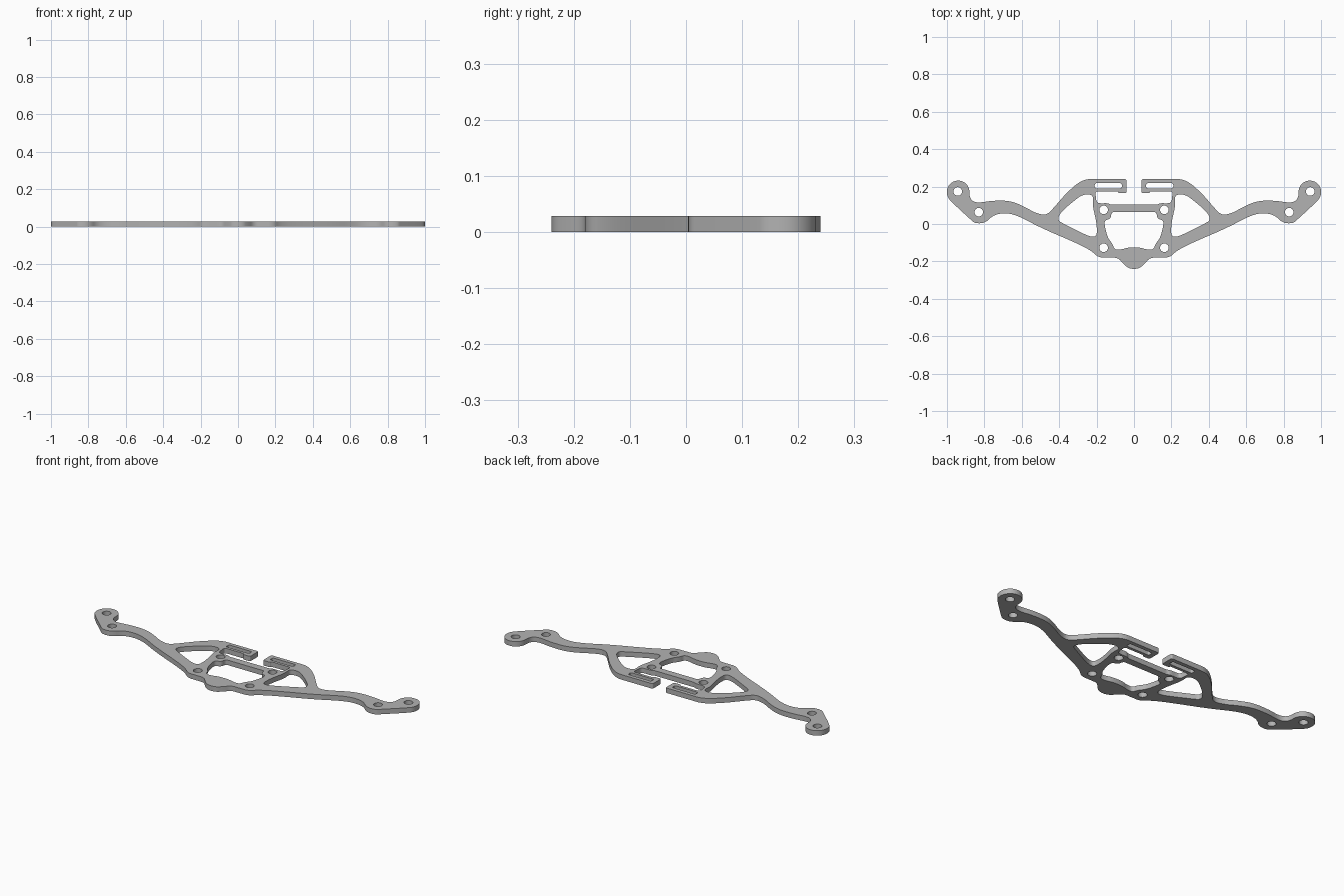
import bpy, bmesh, math

if "Cube" in bpy.data.objects:
    bpy.data.objects.remove(bpy.data.objects["Cube"])

THICK = 0.028


def rounded(points, steps=3):
    """Round a closed control polygon by repeated corner cutting."""
    for _ in range(steps):
        out = []
        for (ax, ay), (bx, by) in zip(points, points[1:] + points[:1]):
            out += [(ax * .75 + bx * .25, ay * .75 + by * .25),
                    (ax * .25 + bx * .75, ay * .25 + by * .75)]
        points = out
    return points


def mirrored(half):
    """Close a right-hand half profile with its left-hand copy."""
    return half + [(-x, y) for x, y in reversed(half)]


def circle(cx, cy, r, n=24):
    return [(cx + r * math.cos(math.tau * i / n), cy + r * math.sin(math.tau * i / n))
            for i in range(n)]


# Outer edge, right half: bottom nose, arm, end tab, shoulder, clip, crossbar
outer = mirrored([
    (.025, -.24), (.055, -.215), (.085, -.18), (.13, -.18), (.19, -.18), (.225, -.145),
    (.30, -.105), (.50, -.02), (.61, .04), (.68, .06), (.75, .05), (.795, .005),
    (.85, .003), (.875, .025), (.975, .117), (1.0, .147), (1.0, .197), (.965, .232),
    (.915, .232), (.88, .197), (.88, .147), (.865, .122), (.83, .113), (.76, .125),
    (.66, .125), (.58, .09), (.53, .06), (.47, .045), (.43, .085), (.36, .168),
    (.275, .24), (.19, .24), (.06, .24), (.04, .24), (.04, .22), (.04, .185),
    (.04, .165), (.055, .165), (.07, .165), (.084, .165), (.087, .175), (.10, .175),
    (.18, .175), (.205, .175), (.205, .15), (.20, .115), (.18, .11), (.14, .112),
    (.125, .103), (.10, .103)])

# Central opening
centre = mirrored([
    (.03, -.125), (.07, -.137), (.105, -.137), (.115, -.105), (.14, -.075),
    (.157, -.01), (.157, .02), (.125, .028), (.12, .063), (.10, .063)])

# Side openings and clip slots
window = [(.215, .155), (.27, .16), (.32, .125), (.395, .06), (.41, .02), (.37, -.002),
          (.24, -.068), (.20, -.068), (.198, -.02), (.205, .03), (.222, .10)]
slot = [(.065, .191), (.065, .218), (.085, .218), (.19, .218), (.21, .218),
        (.21, .191), (.19, .191), (.085, .191)]

loops = [rounded(outer), rounded(centre)]
for side in (1, -1):
    for shape in (window, slot):
        loops.append([(side * x, y) for x, y in rounded(shape)])
    # Screw holes
    for cx, cy in ((.162, .076), (.162, -.127), (.83, .063), (.942, .174)):
        loops.append(circle(side * cx, cy, .023))

# Flat plate made from the filled, extruded profile
curve = bpy.data.curves.new("bracket_plate", 'CURVE')
curve.dimensions = '2D'
curve.fill_mode = 'BOTH'
curve.extrude = THICK / 2
for loop in loops:
    spline = curve.splines.new('POLY')
    spline.points.add(len(loop) - 1)
    for p, (x, y) in zip(spline.points, loop):
        p.co = (x, y, THICK / 2, 1)
    spline.use_cyclic_u = True
plate = bpy.data.objects.new("bracket_plate", curve)
bpy.context.collection.objects.link(plate)
plate.location.z = THICK / 2
bpy.context.view_layer.objects.active = plate
plate.select_set(True)
bpy.ops.object.convert(target='MESH')
plate = bpy.context.object

# Weld the rims and set the base on the ground
bm = bmesh.new()
bm.from_mesh(plate.data)
bmesh.ops.remove_doubles(bm, verts=bm.verts, dist=1e-5)
bmesh.ops.recalc_face_normals(bm, faces=bm.faces)
low = min(v.co.z for v in bm.verts)
bmesh.ops.translate(bm, verts=bm.verts, vec=(0, 0, -low))
bm.to_mesh(plate.data)
bm.free()
plate.location.z = 0
bpy.ops.object.shade_smooth_by_angle(angle=math.radians(30))

grey = bpy.data.materials.new("plain_grey")
grey.diffuse_color = (.45, .45, .45, 1)
grey.use_nodes = True
grey.node_tree.nodes["Principled BSDF"].inputs["Base Color"].default_value = grey.diffuse_color
plate.data.materials.clear()
plate.data.materials.append(grey)
